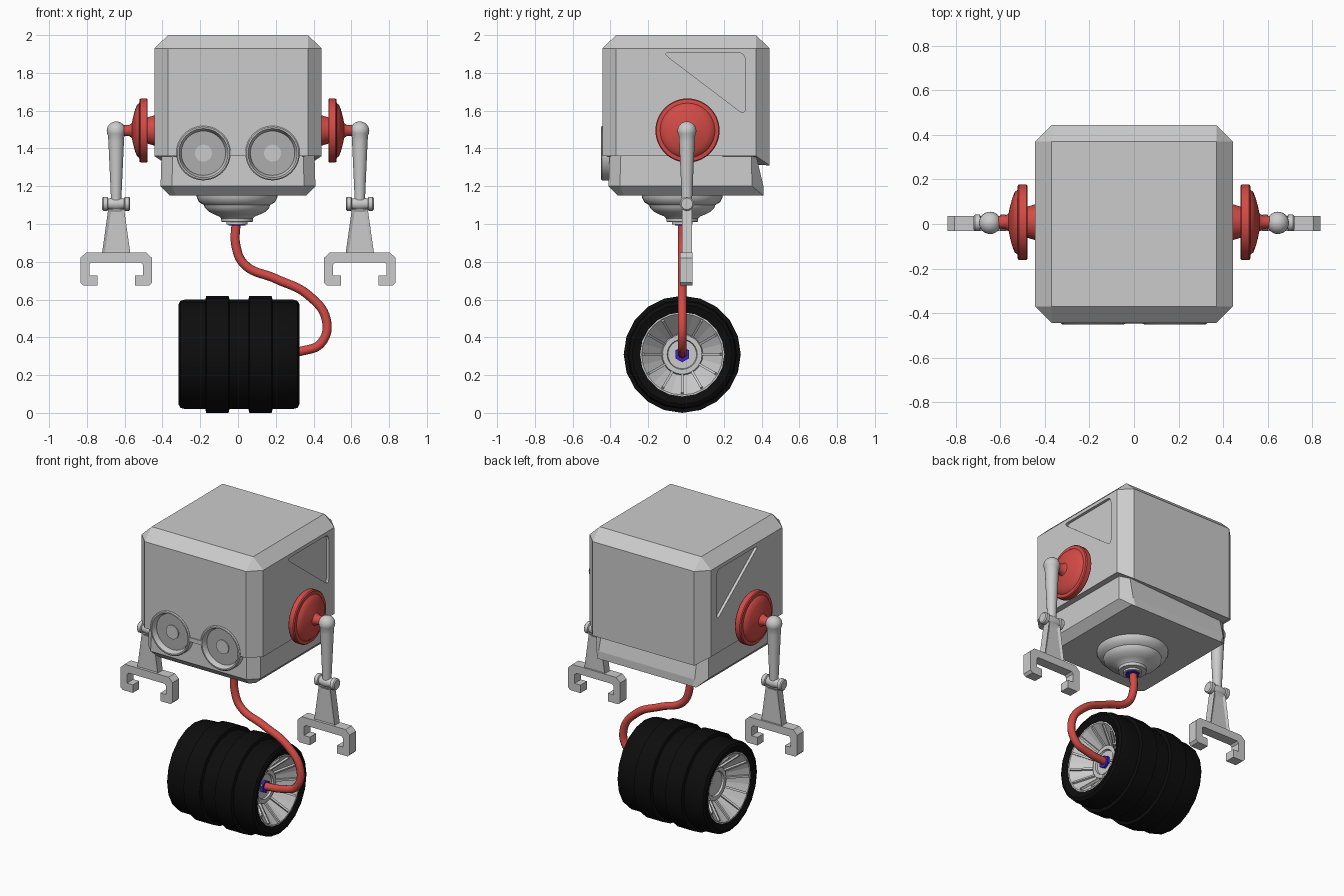
import bpy, bmesh, math
from mathutils import Matrix, Vector

cube = bpy.data.objects.get("Cube")
if cube:
    bpy.data.objects.remove(cube, do_unlink=True)


def material(name, rgb):
    m = bpy.data.materials.new(name)
    m.use_nodes = True
    m.diffuse_color = (*rgb, 1)
    m.node_tree.nodes["Principled BSDF"].inputs["Base Color"].default_value = (*rgb, 1)
    return m


GREY = material("light_grey", (0.6, 0.6, 0.6))
MID = material("mid_grey", (0.42, 0.42, 0.42))
RED = material("red", (0.65, 0.07, 0.06))
BLACK = material("black", (0.004, 0.004, 0.004))
BLUE = material("blue", (0.05, 0.015, 0.6))


def finish(name, bm, mat, smooth=False):
    bmesh.ops.remove_doubles(bm, verts=bm.verts, dist=1e-5)
    bmesh.ops.recalc_face_normals(bm, faces=bm.faces)
    me = bpy.data.meshes.new(name)
    bm.to_mesh(me)
    bm.free()
    ob = bpy.data.objects.new(name, me)
    bpy.context.collection.objects.link(ob)
    me.materials.append(mat)
    if smooth:
        bpy.ops.object.select_all(action='DESELECT')
        ob.select_set(True)
        bpy.context.view_layer.objects.active = ob
        bpy.ops.object.shade_smooth_by_angle(angle=math.radians(35))
    return ob


def loft(name, rings, mat, smooth=False, closed=False):
    bm = bmesh.new()
    rows = [[bm.verts.new(p) for p in ring] for ring in rings]
    n = len(rows[0])
    pairs = list(zip(rows, rows[1:])) + ([(rows[-1], rows[0])] if closed else [])
    for a, b in pairs:
        for i in range(n):
            j = (i + 1) % n
            bm.faces.new((a[i], a[j], b[j], b[i]))
    if not closed:
        bm.faces.new(rows[0])
        bm.faces.new(rows[-1])
    return finish(name, bm, mat, smooth)


def lathe(name, profile, mat, loc, axis=(0, 0, 1), seg=32, smooth=True, closed=False):
    """Spin (radius, height) points about an axis through loc."""
    rot = Vector((0, 0, 1)).rotation_difference(Vector(axis))
    rings = []
    for r, h in profile:
        r = max(r, 0.001)
        angles = [math.tau * i / seg for i in range(seg)]
        rings.append([Vector(loc) + rot @ Vector((r * math.cos(a), r * math.sin(a), h)) for a in angles])
    return loft(name, rings, mat, smooth, closed)


def prism(name, pts, y, depth, mat, inset=0):
    """Extrude an (x, z) outline along y, optionally sinking a panel in both ends."""
    rings = [[(px, y + d, pz) for px, pz in pts] for d in (-depth, depth)]
    ob = loft(name, rings, mat)
    if inset:
        bm = bmesh.new()
        bm.from_mesh(ob.data)
        ends = [f for f in bm.faces if abs(f.normal.y) > 0.9]
        bmesh.ops.inset_individual(bm, faces=ends, thickness=inset, depth=-0.008)
        bm.to_mesh(ob.data)
        bm.free()
    return ob


def bake(ob):
    dg = bpy.context.evaluated_depsgraph_get()
    return bpy.data.meshes.new_from_object(ob.evaluated_get(dg))


def cut(ob, cutter):
    mod = ob.modifiers.new("cut", 'BOOLEAN')
    mod.object, mod.solver = cutter, 'EXACT'
    me = bake(ob)
    ob.modifiers.clear()
    ob.data = me
    bpy.data.objects.remove(cutter, do_unlink=True)


def octagon(h, c, z, back_z=None):
    """Square ring of half width h with its corners cut back by c."""
    k = h - c
    pts = [(k, -h), (h, -k), (h, k), (k, h), (-k, h), (-h, k), (-h, -k), (-k, -h)]
    return [(x, y, back_z if back_z and y > k + 0.01 else z) for x, y in pts]


# Head: chamfered box above, narrower jaw below
head = loft("head", [octagon(0.443, 0.073, 1.36, 1.31), octagon(0.443, 0.073, 1.93),
                     octagon(0.37, 0, 2.0)], GREY)
jaw_bottom = [(x, 0.41 if y > 0.3 else y, z) for x, y, z in octagon(0.36, 0.03, 1.15)]
jaw_top = [(x, min(y, 0.37), z) for x, y, z in octagon(0.405, 0.06, 1.37)]
jaw = loft("jaw", [jaw_bottom, octagon(0.41, 0.06, 1.2), jaw_top], GREY)

# Rounded triangular recess on each side of the head
corners = [Vector(p) for p in ((-0.125, 1.907), (0.313, 1.907), (0.313, 1.575))]
outline = []
for i, p in enumerate(corners):
    a = p + (corners[i - 1] - p).normalized() * 0.04
    b = p + (corners[(i + 1) % 3] - p).normalized() * 0.04
    outline += [a * (1 - t) ** 2 + p * 2 * t * (1 - t) + b * t * t for t in (0, 0.25, 0.5, 0.75, 1)]
for s in (1, -1):
    cut(head, loft("recess_cutter", [[(s * x, p.x, p.y) for p in outline] for x in (0.425, 0.5)], GREY))

# Goggles set into the front
for side, s in (("left", 1), ("right", -1)):
    eye = (s * 0.183, 0, 1.375)
    for body in (head, jaw):
        cut(body, lathe("eye_cutter", [(0.135, 0.38), (0.135, 0.6)], GREY, eye, (0, -1, 0), 48))
    lathe(side + "_goggle_ring", [(0.144, 0.37), (0.144, 0.445), (0.138, 0.45), (0.13, 0.45),
                                  (0.116, 0.415), (0.116, 0.37)], GREY, eye, (0, -1, 0), 48, closed=True)
    lathe(side + "_goggle_lens", [(0.125, 0.375), (0.125, 0.418)], MID, eye, (0, -1, 0), 48)
    lathe(side + "_pupil", [(0.045, 0.4), (0.045, 0.425)], GREY, eye, (0, -1, 0))
prism("goggle_bridge", [(-0.05, 1.36), (0.05, 1.36), (0.05, 1.388), (-0.05, 1.388)], -0.42, 0.028, GREY)

# Neck under the head
base = (-0.005, -0.02, 0)
lathe("neck", [(0.215, 1.16), (0.213, 1.14), (0.2, 1.115), (0.175, 1.1), (0.17, 1.085), (0.15, 1.065),
               (0.12, 1.05), (0.095, 1.04), (0.085, 1.03), (0.083, 1.012), (0.055, 1.01), (0.055, 0.998)],
      GREY, base, seg=40)
lathe("neck_socket", [(0.045, 0.992), (0.045, 1.0)], BLUE, base, seg=6, smooth=False)

# Ears, arms and grippers
for side, s in (("left", 1), ("right", -1)):
    x, y = s * 0.645, 0.005
    lathe(side + "_ear", [(0.085, 0.43), (0.075, 0.46), (0.07, 0.478), (0.165, 0.478), (0.17, 0.483),
                          (0.17, 0.515), (0.165, 0.521), (0.145, 0.523), (0.135, 0.535), (0.11, 0.545),
                          (0.07, 0.556), (0.04, 0.562), (0.03, 0.575), (0.028, 0.62)],
          RED, (0, 0.008, 1.495), (s, 0, 0), 40)
    ball = [(0.05 * math.sin(a), 0.05 * math.cos(a)) for a in (math.radians(15 * i) for i in range(9))]
    lathe(side + "_upper_arm", ball + [(0.041, -0.06), (0.027, -0.37), (0.027, -0.39)],
          GREY, (x, y, 1.493), seg=24)
    lathe(side + "_elbow", [(0.03, -0.074), (0.037, -0.068), (0.037, -0.046), (0.028, -0.042), (0.034, 0),
                            (0.028, 0.042), (0.037, 0.046), (0.037, 0.068), (0.03, 0.074)],
          GREY, (x, y, 1.107), (1, 0, 0), 24)
    prism(side + "_forearm", [(x - 0.077, 0.83), (x + 0.077, 0.83), (x + 0.042, 1.08), (x - 0.042, 1.08)],
          y, 0.026, GREY, 0.022)
    half = [(0.16, 0.848), (0.19, 0.82), (0.19, 0.69), (0.175, 0.675), (0.1, 0.675),
            (0.1, 0.728), (0.142, 0.728), (0.142, 0.785), (0.13, 0.797)]
    claw = [(x + px, z) for px, z in half] + [(x - px, z) for px, z in reversed(half)]
    prism(side + "_gripper", claw, y - 0.003, 0.033, GREY)

# Barrel wheel with two raised tread bands
hub = Vector((0.005, -0.02, 0.31))
tread = [(0.22, 0.305), (0.265, 0.32), (0.283, 0.31), (0.29, 0.285), (0.29, 0.178),
         (0.31, 0.173), (0.31, 0.055), (0.29, 0.05)]
lathe("tyre", tread + [(r, -h) for r, h in reversed(tread)], BLACK, hub, (1, 0, 0), 20, closed=True)
for side, s in (("left", 1), ("right", -1)):
    lathe(side + "_rim", [(0.225, 0.0), (0.225, 0.306), (0.215, 0.306), (0.11, 0.2), (0.105, 0.212),
                          (0.08, 0.212), (0.076, 0.2)], GREY, hub, (s, 0, 0), 24, False)
    bm = bmesh.new()
    for i in range(12):
        m = (Matrix.Translation(hub) @ Matrix.Rotation(math.tau * i / 12, 4, 'X')
             @ Matrix.Translation((s * 0.252, 0, 0.16)) @ Matrix.Rotation(s * math.pi / 4, 4, 'Y')
             @ Matrix.Diagonal((0.024, 0.013, 0.14, 1)))
        bmesh.ops.create_cube(bm, size=1, matrix=m)
    finish(side + "_rim_spokes", bm, GREY)
lathe("wheel_socket", [(0.042, 0.19), (0.042, 0.215)], BLUE, hub, (1, 0, 0), 6, False)

# Cable from neck to wheel
path = [(-0.01, 1.02), (-0.01, 0.88), (0.035, 0.785), (0.2, 0.71), (0.37, 0.625),
        (0.468, 0.49), (0.44, 0.37), (0.34, 0.328), (0.2, 0.312)]
curve = bpy.data.curves.new("cable_path", 'CURVE')
curve.dimensions, curve.bevel_depth, curve.bevel_resolution = '3D', 0.024, 3
spline = curve.splines.new('BEZIER')
spline.bezier_points.add(len(path) - 1)
for p, (px, pz) in zip(spline.bezier_points, path):
    p.co = (px, -0.02, pz)
    p.handle_left_type = p.handle_right_type = 'AUTO'
curve.materials.append(RED)
guide = bpy.data.objects.new("cable_guide", curve)
bpy.context.collection.objects.link(guide)
cable = bpy.data.objects.new("cable", bake(guide))
bpy.context.collection.objects.link(cable)
bpy.data.objects.remove(guide, do_unlink=True)
